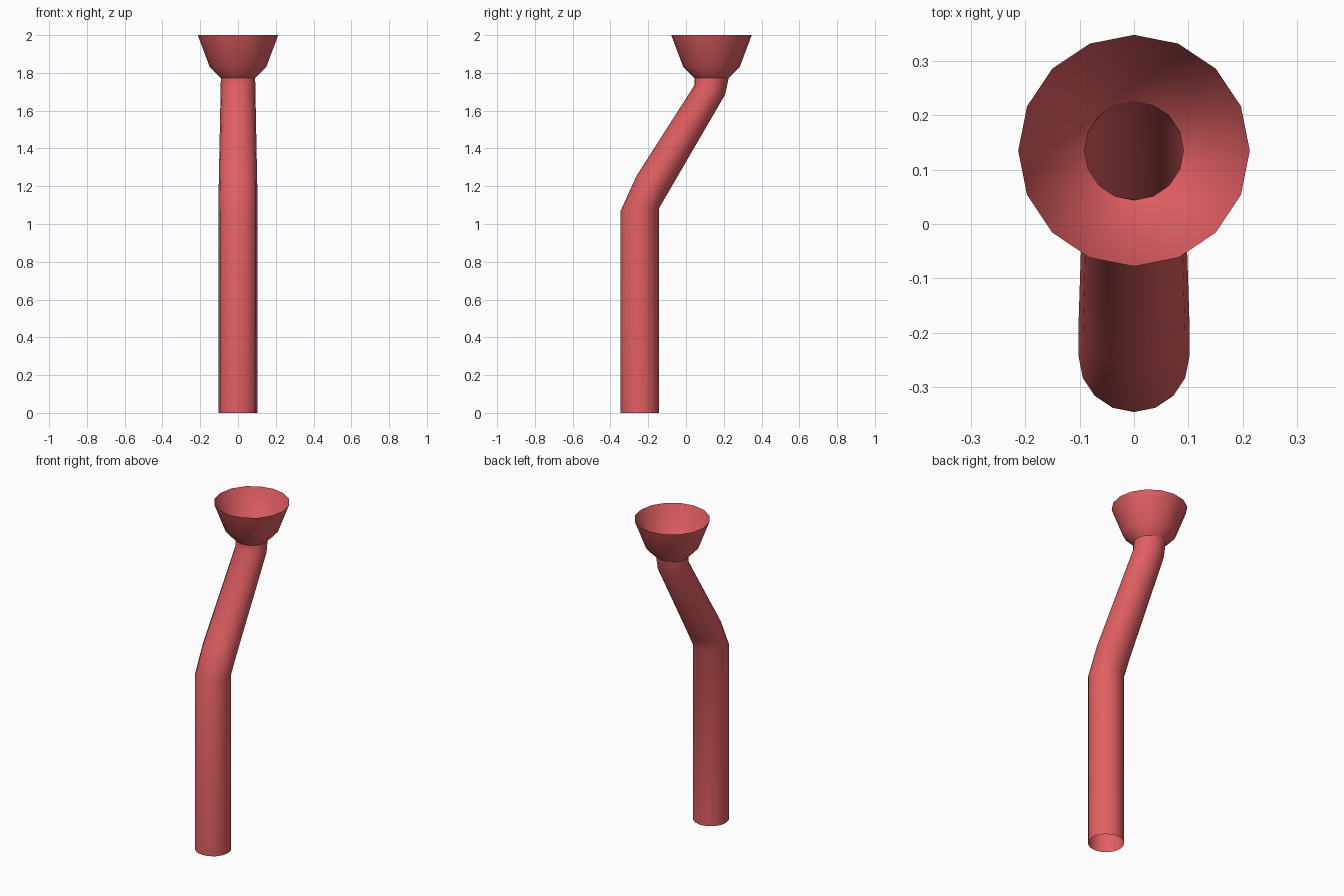
import bpy
import math
from mathutils import Vector

SIDES = 16

cube = bpy.data.objects.get("Cube")
if cube:
    bpy.data.objects.remove(cube, do_unlink=True)

red = bpy.data.materials.new("coral_red")
red.use_nodes = True
colour = (0.76, 0.115, 0.125, 1)
red.diffuse_color = colour
red.node_tree.nodes["Principled BSDF"].inputs["Base Color"].default_value = colour


def skin(name, rings):
    """Open tube through rings given as (front (y, z), back (y, z), half width)."""
    verts, faces = [], []
    for front, back, width in rings:
        f, b = Vector((0, *front)), Vector((0, *back))
        centre, half = (f + b) / 2, (b - f) / 2
        for i in range(SIDES):
            a = math.tau * i / SIDES
            verts.append(centre + half * math.sin(a) + Vector((width * math.cos(a), 0, 0)))
    for r in range(len(rings) - 1):
        for i in range(SIDES):
            j = (i + 1) % SIDES
            low, high = r * SIDES, (r + 1) * SIDES
            faces.append((low + i, low + j, high + j, high + i))
    mesh = bpy.data.meshes.new(name)
    mesh.from_pydata(verts, [], faces)
    mesh.materials.append(red)
    obj = bpy.data.objects.new(name, mesh)
    bpy.context.collection.objects.link(obj)
    bpy.ops.object.select_all(action="DESELECT")
    obj.select_set(True)
    bpy.context.view_layer.objects.active = obj
    bpy.ops.object.shade_smooth_by_angle(angle=math.radians(40))
    return obj


# Bent pipe, open at both ends
skin("bent_pipe", [
    ((-0.346, 0), (-0.142, 0), 0.102),
    ((-0.346, 1.07), (-0.142, 1.085), 0.102),
    ((-0.262, 1.255), (-0.10, 1.157), 0.102),
    ((0.045, 1.735), (0.207, 1.685), 0.092),
    ((0.044, 1.773), (0.226, 1.773), 0.091),
])

# Flared funnel, open into the pipe
axis = 0.135
skin("funnel", [((axis - r, z), (axis + r, z), r)
                for r, z in ((0.091, 1.773), (0.15, 1.832), (0.213, 2.0))])
